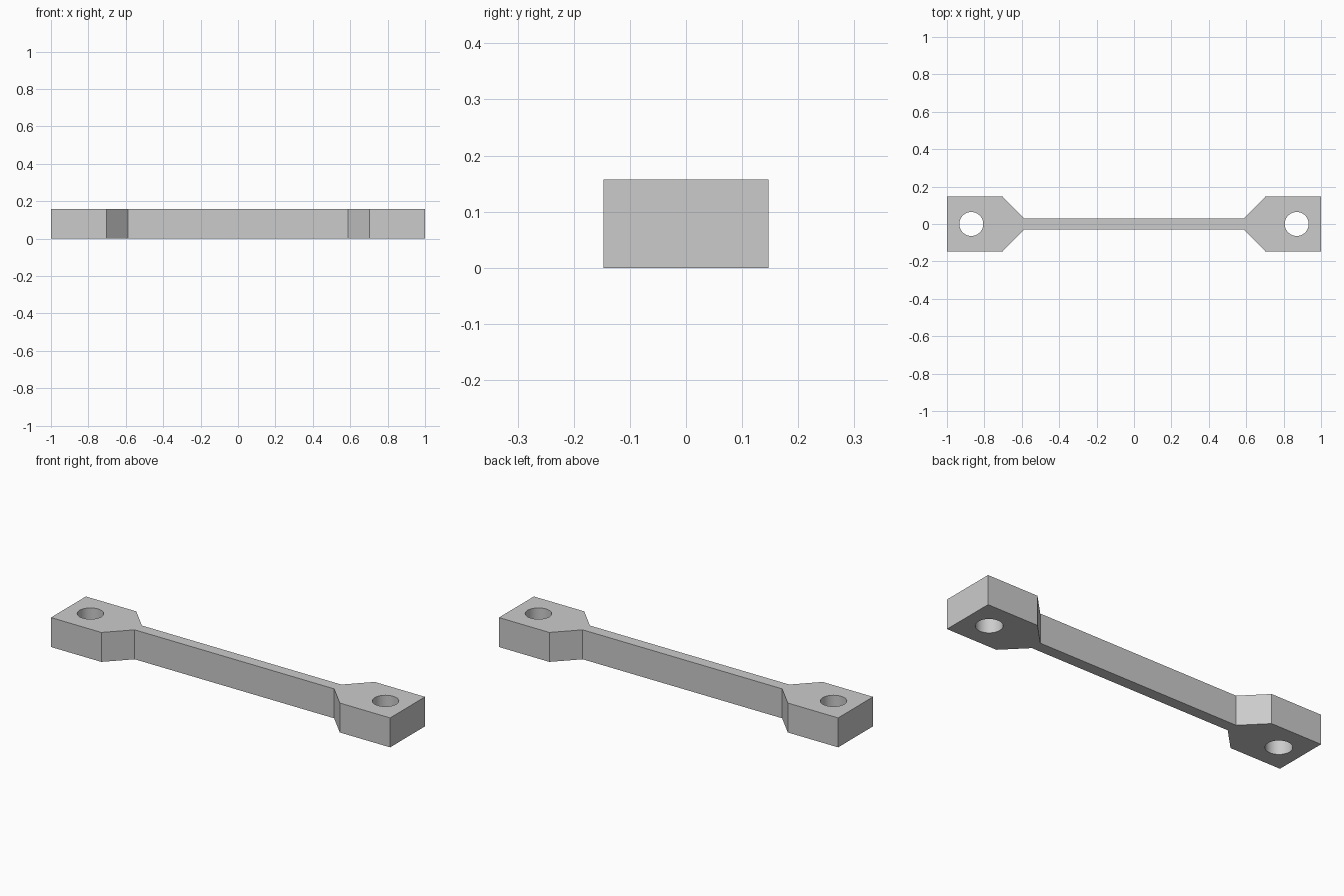
import bpy
import bmesh
import math

cube = bpy.data.objects.get("Cube")
if cube:
    bpy.data.objects.remove(cube, do_unlink=True)

HEIGHT = 0.157
HOLE_X, HOLE_RADIUS = 0.87, 0.064

grey = bpy.data.materials.new("plain_grey")
grey.use_nodes = True
colour = (0.6, 0.6, 0.6, 1)
grey.diffuse_color = colour
grey.node_tree.nodes["Principled BSDF"].inputs["Base Color"].default_value = colour

# Link bar outline: one quarter, mirrored to the other three
quarter = [(1.0, 0.147), (0.703, 0.147), (0.588, 0.03)]
upper = quarter + [(-x, y) for x, y in reversed(quarter)]
outline = upper + [(x, -y) for x, y in reversed(upper)]

bm = bmesh.new()
base = bm.faces.new([bm.verts.new((x, y, 0)) for x, y in outline])
extruded = bmesh.ops.extrude_face_region(bm, geom=[base])["geom"]
top_verts = [v for v in extruded if isinstance(v, bmesh.types.BMVert)]
bmesh.ops.translate(bm, verts=top_verts, vec=(0, 0, HEIGHT))
if not any(f.normal.z < -0.9 and f.calc_center_median().z < 0.01 for f in bm.faces):
    # Close the underside if the extrusion left it open
    low = {(round(v.co.x, 4), round(v.co.y, 4)): v for v in bm.verts if v.co.z < 0.01}
    ring = [low[(round(x, 4), round(y, 4))] for x, y in outline]
    if bm.faces.get(ring) is None:
        bm.faces.new(ring)
bmesh.ops.recalc_face_normals(bm, faces=bm.faces)
mesh = bpy.data.meshes.new("link_bar")
bm.to_mesh(mesh)
bm.free()
mesh.materials.append(grey)
bar = bpy.data.objects.new("link_bar", mesh)
bpy.context.collection.objects.link(bar)

# Bolt holes through both end pads
cutters = []
for side, name in ((1, "left"), (-1, "right")):
    bpy.ops.mesh.primitive_cylinder_add(
        vertices=64, radius=HOLE_RADIUS, depth=HEIGHT * 2,
        location=(side * HOLE_X, 0, HEIGHT / 2))
    cutter = bpy.context.object
    cutter.name = name + "_hole_cutter"
    cutter.hide_render = True
    cutter.data.materials.append(grey)
    cutters.append(cutter)
    cut = bar.modifiers.new(name + "_hole", "BOOLEAN")
    cut.operation = "DIFFERENCE"
    cut.solver = "EXACT"
    cut.object = cutter

bpy.ops.object.select_all(action="DESELECT")
bar.select_set(True)
bpy.context.view_layer.objects.active = bar
for modifier in list(bar.modifiers):
    bpy.ops.object.modifier_apply(modifier=modifier.name)
for cutter in cutters:
    bpy.data.objects.remove(cutter, do_unlink=True)

# Round hole walls, crisp edges elsewhere
bpy.ops.object.shade_smooth_by_angle(angle=math.radians(30))
